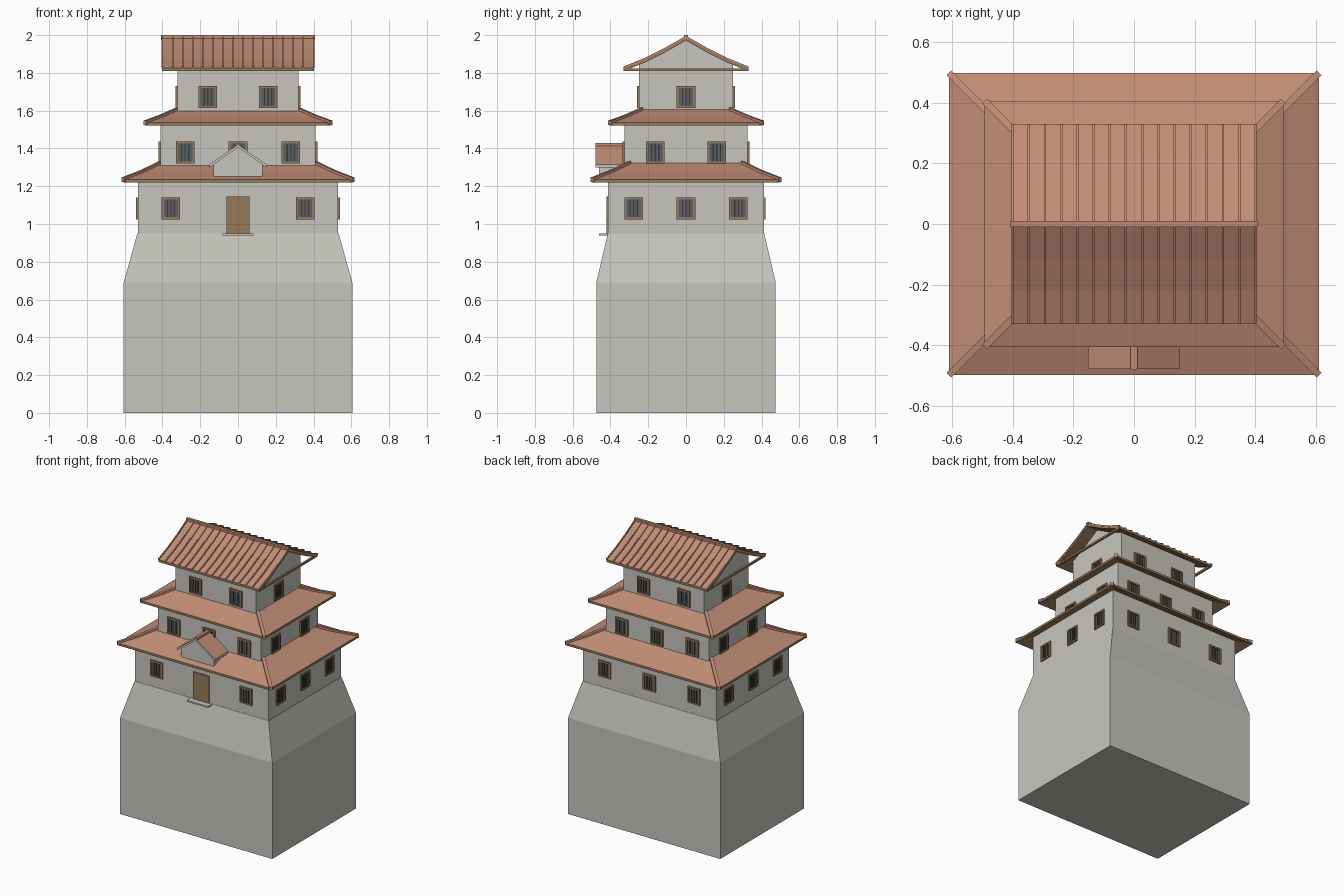
import bpy, bmesh, math
from mathutils import Vector, Matrix

if "Cube" in bpy.data.objects:
    bpy.data.objects.remove(bpy.data.objects["Cube"])


def lin(h):
    c = [int(h[i:i + 2], 16) / 255 for i in (0, 2, 4)]
    return [v / 12.92 if v <= 0.04045 else ((v + 0.055) / 1.055) ** 2.4 for v in c] + [1]


def material(name, h):
    m = bpy.data.materials.new(name)
    m.diffuse_color = lin(h)
    m.use_nodes = True
    m.node_tree.nodes["Principled BSDF"].inputs["Base Color"].default_value = m.diffuse_color
    return m


PLASTER = material("grey plaster", "c6c5be")
TILE = material("terracotta tile", "c18d76")
TIMBER = material("brown timber", "977a5a")
GLASS = material("slate glass", "566168")
BAR = material("dark bar", "40382f")


def finish(name, bm, mats):
    bmesh.ops.recalc_face_normals(bm, faces=bm.faces)
    me = bpy.data.meshes.new(name)
    bm.to_mesh(me)
    bm.free()
    for m in mats:
        me.materials.append(m)
    ob = bpy.data.objects.new(name, me)
    bpy.context.collection.objects.link(ob)
    return ob


def box(name, lo, hi, mat, matrix=Matrix()):
    """Axis-aligned box, optionally placed by a matrix."""
    lo, hi = Vector(lo), Vector(hi)
    bm = bmesh.new()
    bmesh.ops.create_cube(bm, size=1)
    for v in bm.verts:
        v.co = matrix @ Vector([(lo[i] + hi[i]) / 2 + v.co[i] * (hi[i] - lo[i]) for i in range(3)])
    return finish(name, bm, [mat])


def loft(name, rings, mats, ids, cap=False, closed=False):
    """Stacked rectangles given as (half x, half y, z)."""
    bm = bmesh.new()
    loops = [[bm.verts.new((sx * x, sy * y, z)) for sx, sy in ((-1, -1), (1, -1), (1, 1), (-1, 1))]
             for x, y, z in rings]
    pairs = list(zip(loops, loops[1:]))
    if closed:
        pairs.append((loops[-1], loops[0]))
    for k, (a, b) in enumerate(pairs):
        for i in range(4):
            j = (i + 1) % 4
            bm.faces.new((a[i], a[j], b[j], b[i])).material_index = ids[k]
    if cap:
        bm.faces.new(loops[0])
        bm.faces.new(loops[-1])
    return finish(name, bm, mats)


def sheet(name, profile, drop, x0, x1, top, rest, matrix=Matrix()):
    """Bent slab: (y, z) upper profile, given thickness, swept along x."""
    bm = bmesh.new()
    rows = [[bm.verts.new(matrix @ Vector((x, y, z - d))) for y, z in profile]
            for x in (x0, x1) for d in (0, drop)]
    a, al, b, bl = rows
    n = len(profile)
    for i in range(n - 1):
        bm.faces.new((a[i], a[i + 1], b[i + 1], b[i])).material_index = 0
        for p, q in ((al, bl), (a, al), (b, bl)):
            bm.faces.new((p[i], p[i + 1], q[i + 1], q[i])).material_index = 1
    for i in (0, n - 1):
        bm.faces.new((a[i], b[i], bl[i], al[i])).material_index = 1
    return finish(name, bm, [top, rest])


def gable_block(name, pts, y0, y1, mat, matrix=Matrix()):
    """Polygon in (x, z) swept from y0 to y1."""
    bm = bmesh.new()
    a, b = [[bm.verts.new(matrix @ Vector((x, y, z))) for x, z in pts] for y in (y0, y1)]
    bm.faces.new(a)
    bm.faces.new(b)
    for i in range(len(pts)):
        j = (i + 1) % len(pts)
        bm.faces.new((a[i], a[j], b[j], b[i]))
    return finish(name, bm, [mat])


QUARTER = Matrix.Rotation(math.pi / 2, 4, 'Z')

# Stone base with battered shoulder, and wall tiers
loft("stone_base", [(0.605, 0.475, 0), (0.605, 0.475, 0.69), (0.533, 0.414, 0.95)],
     [PLASTER], [0, 0], cap=True)
box("lower_walls", (-0.53, -0.412, 0.95), (0.53, 0.412, 1.26), PLASTER)
box("middle_walls", (-0.41, -0.325, 1.22), (0.41, 0.325, 1.56), PLASTER)
gable_block("upper_walls", [(-0.25, 1.53), (0.25, 1.53), (0.25, 1.845), (0, 1.975), (-0.25, 1.845)],
            -0.32, 0.32, PLASTER, QUARTER)


# Skirt roofs with hip ridges
def skirt_roof(name, ex, ey, steps):
    top = [(ex - d, ey - d, z) for d, z in steps]
    low = [(x, y, z - 0.016) for x, y, z in reversed(top)]
    n = len(top)
    loft(name, top + low, [TILE, TIMBER], [0] * (n - 1) + [1] * (n + 1), closed=True)
    for sx in (-1, 1):
        for sy in (-1, 1):
            # hip ridge follows the corner of the roof
            bm = bmesh.new()
            side = Vector((sx, -sy, 0)).normalized() * 0.011
            rows = []
            for x, y, z in top:
                p = Vector((sx * x, sy * y, z))
                rows.append([bm.verts.new(p + side * s + Vector((0, 0, h)))
                             for s, h in ((-1, -0.014), (1, -0.014), (1, 0.01), (-1, 0.01))])
            for a, b in zip(rows, rows[1:]):
                for i in range(4):
                    bm.faces.new((a[i], a[(i + 1) % 4], b[(i + 1) % 4], b[i]))
            bm.faces.new(rows[0])
            bm.faces.new(rows[-1])
            finish(name + "_hip_ridge", bm, [TILE])


skirt_roof("lower_roof", 0.61, 0.498, [(0, 1.236), (0.1, 1.275), (0.2, 1.323)])
skirt_roof("middle_roof", 0.493, 0.405, [(0, 1.537), (0.085, 1.568), (0.17, 1.606)])

# Top gable roof with ribs, ridge cap and tie beams
half = [(0.33, 1.826), (0.22, 1.871), (0.11, 1.926), (0, 1.988)]
profile = [(-y, z) for y, z in half] + half[-2::-1]
sheet("top_roof", profile, 0.017, -0.402, 0.402, TILE, TIMBER)
for i in range(16):
    x = -0.4 + i * 0.8 / 15
    sheet("roof_rib", [(y, z + 0.008) for y, z in profile], 0.01, x - 0.004, x + 0.004, TILE, TILE)
box("ridge_cap", (-0.407, -0.01, 1.978), (0.407, 0.01, 2.0), TILE)
for s in (-1, 1):
    box("gable_tie_beam", (s * 0.394 - 0.007, -0.328, 1.81), (s * 0.394 + 0.007, 0.328, 1.824), TIMBER)

# Front dormer
gable_block("dormer_body", [(-0.13, 1.247), (0.13, 1.247), (0.13, 1.315), (0, 1.41), (-0.13, 1.315)],
            -0.46, -0.32, PLASTER)
sheet("dormer_roof", [(-0.152, 1.314), (0, 1.422), (0.152, 1.314)], 0.016, -0.478, -0.322,
      TILE, PLASTER, QUARTER)
box("dormer_ridge", (-0.011, -0.479, 1.412), (0.011, -0.322, 1.43), TILE)

# Door and step
box("door", (-0.062, -0.42, 0.95), (0.062, -0.40, 1.145), TIMBER)
box("door_step", (-0.083, -0.46, 0.94), (0.083, -0.40, 0.951), PLASTER)


# Barred windows: built facing -y, then turned to each wall
def window(u, z, dist, turn):
    m = Matrix.Rotation(turn * math.pi / 2, 4, 'Z') @ Matrix.Translation((u, -dist, z))
    w, h, t = 0.049, 0.058, 0.011
    box("window_glass", (-w + t, -0.003, -h + t), (w - t, 0.005, h - t), GLASS, m)
    for s in (-1, 1):
        box("window_jamb", (s * (w - t / 2) - t / 2, -0.01, -h), (s * (w - t / 2) + t / 2, 0.005, h), TIMBER, m)
        c = s * (h - t / 2)
        box("window_rail", (-w + t, -0.01, c - t / 2), (w - t, 0.005, c + t / 2), TIMBER, m)
    for k in (-1, 0, 1):
        box("window_bar", (k * 0.019 - 0.003, -0.008, -h + t), (k * 0.019 + 0.003, 0, h - t), BAR, m)


# (height, front distance, side distance, front places, back places, side places)
tiers = [(1.083, 0.412, 0.53, (-0.355, 0.355), (-0.355, 0, 0.355), (-0.277, 0, 0.277)),
         (1.378, 0.325, 0.41, (-0.28, 0, 0.28), (-0.28, 0, 0.28), (-0.163, 0.163)),
         (1.673, 0.25, 0.32, (-0.16, 0.16), (-0.16, 0.16), (0,))]
for z, fd, sd, front, back, side in tiers:
    for turn, dist, places in ((0, fd, front), (1, sd, side), (2, fd, back), (3, sd, side)):
        for u in places:
            window(u, z, dist, turn)
